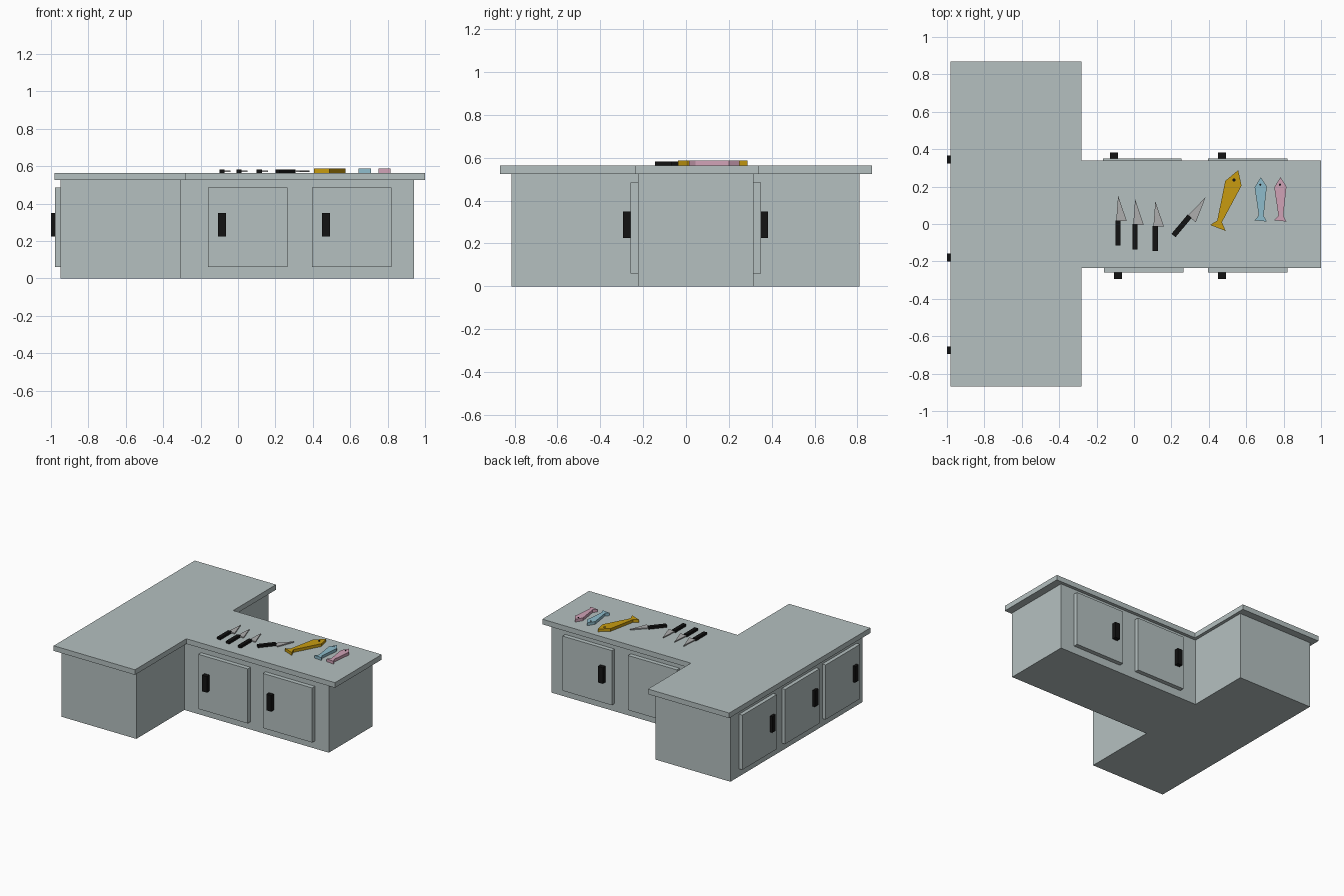
import bpy, bmesh
from math import radians, sin, cos, pi

if "Cube" in bpy.data.objects:
    bpy.data.objects.remove(bpy.data.objects["Cube"])


def material(name, rgb):
    m = bpy.data.materials.new(name)
    m.diffuse_color = (*rgb, 1)
    m.use_nodes = True
    m.node_tree.nodes["Principled BSDF"].inputs["Base Color"].default_value = m.diffuse_color
    return m


STEEL = material("steel", (0.46, 0.53, 0.53))
BLACK = material("black", (0.006, 0.006, 0.006))
BLADE = material("blade", (0.42, 0.42, 0.42))
GOLD = material("gold", (0.58, 0.33, 0.005))
BLUE = material("blue", (0.27, 0.5, 0.6))
PINK = material("pink", (0.63, 0.36, 0.47))


def prism(name, outline, z0, z1, mat):
    """Extrude a flat outline from z0 up to z1."""
    bm = bmesh.new()
    face = bm.faces.new([bm.verts.new((x, y, z0)) for x, y in outline])
    ext = bmesh.ops.extrude_face_region(bm, geom=[face])
    top = [v for v in ext["geom"] if isinstance(v, bmesh.types.BMVert)]
    bmesh.ops.translate(bm, verts=top, vec=(0, 0, z1 - z0))
    bmesh.ops.recalc_face_normals(bm, faces=bm.faces)
    mesh = bpy.data.meshes.new(name)
    bm.to_mesh(mesh)
    bm.free()
    mesh.materials.append(mat)
    ob = bpy.data.objects.new(name, mesh)
    bpy.context.collection.objects.link(ob)
    return ob


def box(name, x0, x1, y0, y1, z0, z1, mat):
    return prism(name, [(x0, y0), (x1, y0), (x1, y1), (x0, y1)], z0, z1, mat)


def tee(x0, x1, x2, y0, y1, y2, y3):
    """T-shaped plan: cross bar on the left, arm running right."""
    return [(x0, y0), (x1, y0), (x1, y1), (x2, y1),
            (x2, y2), (x1, y2), (x1, y3), (x0, y3)]


# Cabinet body and worktop
TOP = 0.565
prism("cabinet_body", tee(-0.95, -0.305, 0.94, -0.815, -0.225, 0.315, 0.81), 0, 0.525, STEEL)
prism("worktop", tee(-0.98, -0.28, 1.0, -0.868, -0.235, 0.34, 0.868), 0.525, TOP, STEEL)

# Doors and handles on the front and back of the arm
for side, wall, s, doors in (
        ("front", -0.225, -1, ((-0.16, 0.265, -0.085), (0.395, 0.82, 0.47))),
        ("back", 0.315, 1, ((-0.165, 0.255, -0.107), (0.395, 0.82, 0.47)))):
    for i, (x0, x1, hx) in enumerate(doors, 1):
        a, b, c = wall - s * 0.005, wall + s * 0.034, wall + s * 0.068
        box(f"{side}_door_{i}", x0, x1, min(a, b), max(a, b), 0.06, 0.485, STEEL)
        box(f"{side}_handle_{i}", hx - 0.021, hx + 0.021, min(b, c), max(b, c), 0.225, 0.35, BLACK)

# Doors and handles on the left side
for i, (y0, hy) in enumerate(((0.28, 0.345), (-0.245, -0.18), (-0.743, -0.675)), 1):
    box(f"left_door_{i}", -0.979, -0.945, y0, y0 + 0.423, 0.06, 0.485, STEEL)
    box(f"left_handle_{i}", -1.0, -0.975, hy - 0.021, hy + 0.021, 0.225, 0.35, BLACK)

# Knives: origin where the handle meets the blade
for i, (x, y, turn) in enumerate(((-0.085, 0.02, 0), (0.006, 0.0, 0),
                                  (0.114, -0.01, 0), (0.298, 0.042, -40)), 1):
    grip = box(f"knife_handle_{i}", -0.014, 0.014, -0.135, 0.0, 0, 0.018, BLACK)
    blade = prism(f"knife_blade_{i}", [(-0.01, -0.005), (0.046, -0.004), (0.0, 0.132)],
                  0.004, 0.012, BLADE)
    for ob in (grip, blade):
        ob.location = (x, y, TOP)
        ob.rotation_euler.z = radians(turn)


# Fish: outline plus a small round eye
def fish(name, outline, eye, radius, mat):
    prism(name, outline, TOP, TOP + 0.022, mat)
    ring = [(eye[0] + radius * cos(k * pi / 4), eye[1] + radius * sin(k * pi / 4)) for k in range(8)]
    prism(name + "_eye", ring, TOP + 0.015, TOP + 0.0235, BLACK)


fish("large_fish", [(0.557, 0.288), (0.575, 0.205), (0.47, 0.01), (0.49, -0.037),
                    (0.407, -0.005), (0.445, 0.018), (0.488, 0.23)], (0.535, 0.235), 0.009, GOLD)
small = [(0.678, 0.25), (0.71, 0.2), (0.693, 0.045), (0.71, 0.013),
         (0.645, 0.02), (0.667, 0.045), (0.645, 0.197)]
for name, dx, mat in (("blue_fish", 0, BLUE), ("pink_fish", 0.105, PINK)):
    fish(name, [(x + dx, y) for x, y in small], (0.675 + dx, 0.21), 0.006, mat)
